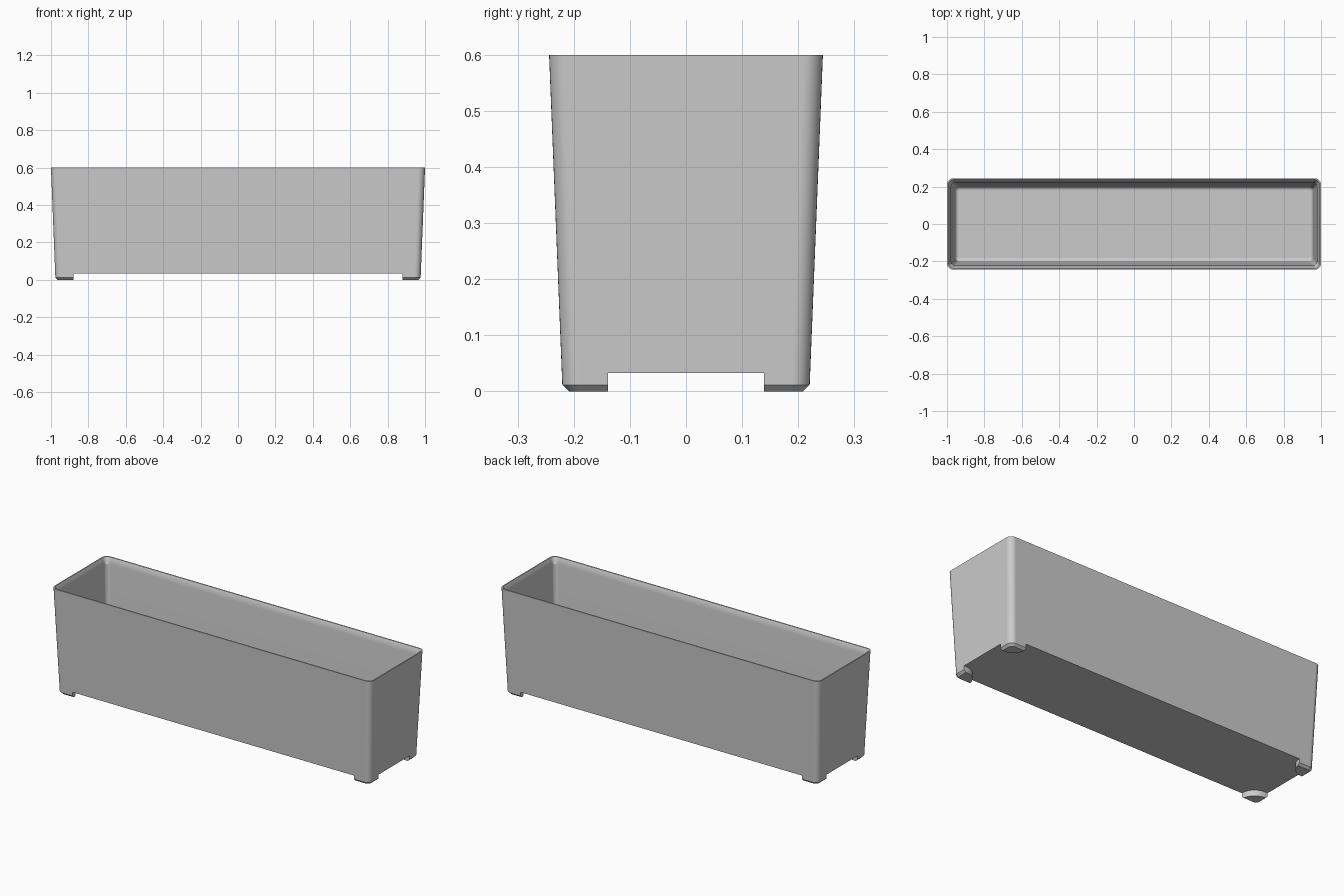
import bpy, bmesh, math

cube = bpy.data.objects.get("Cube")
if cube:
    bpy.data.objects.remove(cube)

grey = bpy.data.materials.new("light grey plastic")
grey.use_nodes = True
colour = (0.6, 0.6, 0.6, 1)
grey.diffuse_color = colour
grey.node_tree.nodes["Principled BSDF"].inputs["Base Color"].default_value = colour


def rounded_ring(bm, hx, hy, radius, z, steps=8):
    ring = []
    for corner, (sx, sy) in enumerate([(1, 1), (-1, 1), (-1, -1), (1, -1)]):
        for i in range(steps + 1):
            a = (corner + i / steps) * math.pi / 2
            ring.append(bm.verts.new((sx * (hx - radius) + radius * math.cos(a),
                                      sy * (hy - radius) + radius * math.sin(a), z)))
    return ring


def make_object(name, bm):
    bmesh.ops.recalc_face_normals(bm, faces=bm.faces)
    mesh = bpy.data.meshes.new(name)
    bm.to_mesh(mesh)
    bm.free()
    mesh.materials.append(grey)
    obj = bpy.data.objects.new(name, mesh)
    bpy.context.collection.objects.link(obj)
    return obj


HEIGHT, GAP, FLOOR = 0.6, 0.033, 0.05
FILLET = 0.02


def inset_at(z):
    # wall taper, measured inwards from the rim
    return 0.024 * (1 - z / HEIGHT)


# Planter shell: (inset, corner radius, height) from the underside over the rim to the floor
sections = [(inset_at(0) + 0.012, 0.022, 0), (inset_at(0.012), 0.032, 0.012),
            (0, 0.034, HEIGHT), (0.007, 0.028, HEIGHT),
            (0.022, 0.022, HEIGHT - 0.033)]
for i in range(6):
    a = i / 5 * math.pi / 2
    z = FLOOR + FILLET * (1 - math.sin(a))
    sections.append((0.022 + inset_at(z) + FILLET * (1 - math.cos(a)),
                     0.022 - 0.016 * (1 - math.cos(a)), z))

bm = bmesh.new()
rings = [rounded_ring(bm, 1 - s, 0.244 - s, r, z) for s, r, z in sections]
for low, high in zip(rings, rings[1:]):
    for i in range(len(low)):
        j = (i + 1) % len(low)
        bm.faces.new((low[i], low[j], high[j], high[i]))
bm.faces.new(rings[0])
bm.faces.new(rings[-1])
planter = make_object("planter_box", bm)

# Cross-shaped cutter that leaves a rounded foot in each corner
FOOT_X, FOOT_Y, FOOT_R = 0.96, 0.219, 0.08
quarter = [(1.2, FOOT_Y - FOOT_R)]
for i in range(13):
    a = math.pi * (1.5 - i / 24)
    quarter.append((FOOT_X + FOOT_R * math.cos(a), FOOT_Y + FOOT_R * math.sin(a)))
quarter.append((FOOT_X - FOOT_R, 0.4))
outline = []
for sx, sy in [(1, 1), (-1, 1), (-1, -1), (1, -1)]:
    points = quarter if sx * sy > 0 else quarter[::-1]
    outline += [(sx * x, sy * y) for x, y in points]

bm = bmesh.new()
base = bm.faces.new([bm.verts.new((x, y, -0.1)) for x, y in outline])
raised = bmesh.ops.extrude_face_region(bm, geom=[base])["geom"]
bmesh.ops.translate(bm, vec=(0, 0, 0.1 + GAP),
                    verts=[v for v in raised if isinstance(v, bmesh.types.BMVert)])
cutter = make_object("foot_cutter", bm)
cutter.hide_render = True

cut = planter.modifiers.new("foot_gaps", "BOOLEAN")
cut.operation = "DIFFERENCE"
cut.solver = "EXACT"
cut.object = cutter

# Apply the cut, then smooth the rounded corners
bpy.ops.object.select_all(action="DESELECT")
planter.select_set(True)
bpy.context.view_layer.objects.active = planter
bpy.ops.object.modifier_apply(modifier=cut.name)
bpy.data.objects.remove(cutter)
bpy.ops.object.shade_smooth_by_angle(angle=math.radians(25))
weighted = planter.modifiers.new("flat_walls", "WEIGHTED_NORMAL")
weighted.keep_sharp = True
